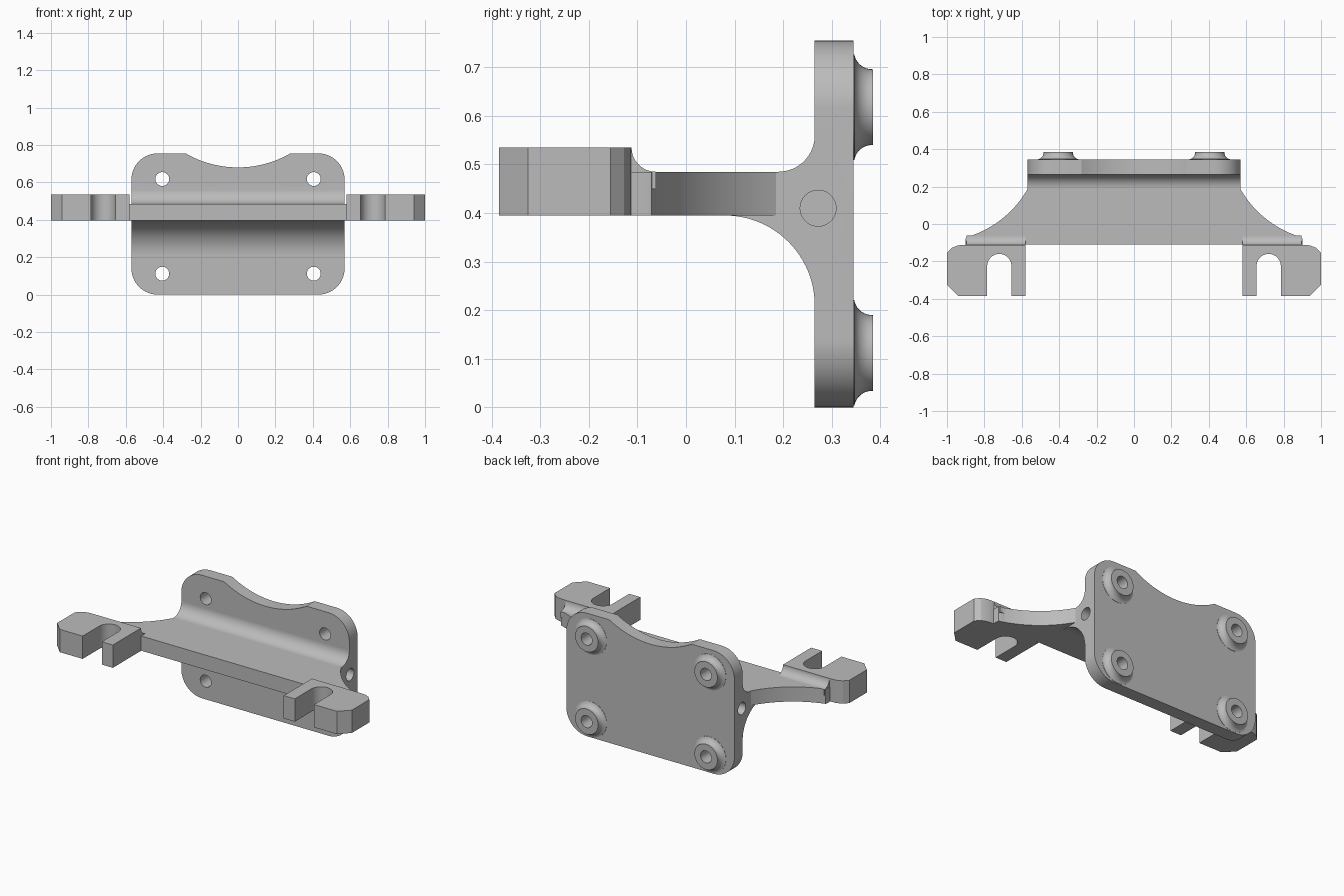
import bpy, bmesh
from math import sin, cos, radians

cube = bpy.data.objects.get("Cube")
if cube:
    bpy.data.objects.remove(cube, do_unlink=True)

grey = bpy.data.materials.new("plain grey")
grey.use_nodes = True
GREY = (0.5, 0.5, 0.5, 1)
grey.diffuse_color = GREY
grey.node_tree.nodes["Principled BSDF"].inputs["Base Color"].default_value = GREY

# Maps (u, v, depth) to x, y, z for an extrusion along each axis
AXES = {"X": lambda u, v, d: (d, u, v),
        "Y": lambda u, v, d: (u, d, v),
        "Z": lambda u, v, d: (u, v, d)}


def arc(cu, cv, r, a0, a1, n=16):
    angles = [radians(a0 + (a1 - a0) * i / n) for i in range(n + 1)]
    return [(cu + r * cos(a), cv + r * sin(a)) for a in angles]


def circle(cu, cv, r, n=48):
    return arc(cu, cv, r, 0, 360, n)[:-1]


def finish(name, bm):
    bmesh.ops.recalc_face_normals(bm, faces=bm.faces)
    mesh = bpy.data.meshes.new(name)
    bm.to_mesh(mesh)
    bm.free()
    mesh.materials.append(grey)
    ob = bpy.data.objects.new(name, mesh)
    bpy.context.collection.objects.link(ob)
    return ob


def extrude(name, outline, axis, lo, hi):
    bm = bmesh.new()
    place = AXES[axis]
    rings = [[bm.verts.new(place(u, v, d)) for u, v in outline] for d in (lo, hi)]
    for ring in rings:
        bm.faces.new(ring)
    n = len(outline)
    for i in range(n):
        j = (i + 1) % n
        bm.faces.new((rings[0][i], rings[0][j], rings[1][j], rings[1][i]))
    return finish(name, bm)


def lathe(name, profile, cx, cz, n=48):
    # Revolves (radius, y) points about an axis along y
    bm = bmesh.new()
    rings = [[bm.verts.new((x, y, z)) for x, z in circle(cx, cz, r, n)] for r, y in profile]
    for a, b in zip(rings, rings[1:]):
        for i in range(n):
            j = (i + 1) % n
            bm.faces.new((a[i], a[j], b[j], b[i]))
    bm.faces.new(rings[0])
    bm.faces.new(rings[-1])
    return finish(name, bm)


def mirror_x(points):
    return points + [(-u, v) for u, v in reversed(points)]


W, H, R = 0.57, 0.755, 0.14      # plate half width, height, corner radius
FRONT, BACK = 0.265, 0.345       # plate faces
LOW, HIGH, TAB_TOP = 0.395, 0.485, 0.535
added, cut = [], []

# Rounded mounting plate
corners = arc(W - R, R, R, -90, 0) + arc(W - R, H - R, R, 0, 90)
bracket = extrude("bracket", mirror_x(corners), "Y", FRONT, BACK)

# Shelf with flared sides
side = [(0.6, -0.11), (0.6, -0.14), (0.9, -0.14), (0.9, -0.08)]
side += arc(1.0515, 0.463, 0.556, -106, -150, 24) + [(0.55, 0.3)]
added.append(extrude("shelf", mirror_x(side), "Z", LOW, HIGH))

# Filleted root where the shelf meets the plate
root = arc(0.08, 0.21, 0.185, 90, 0, 24) + [(0.3, 0.21), (0.3, 0.56)]
root += arc(0.19, 0.56, 0.075, 0, -90)
added.append(extrude("shelf_root", root, "X", -W, W))

# Slotted tabs, each with a concave ramp down to the shelf
tab = [(0.58, -0.385), (0.655, -0.385)] + arc(0.72, -0.225, 0.065, 180, 0, 24)
tab += [(0.785, -0.385), (0.94, -0.385), (1, -0.325), (1, -0.155),
        (0.975, -0.128), (0.94, -0.114), (0.9, -0.112), (0.58, -0.112)]
ramp = [(-0.13, 0.45), (-0.13, TAB_TOP)] + arc(-0.062, TAB_TOP, 0.05, 180, 270)
ramp += [(-0.062, 0.45)]
for name, s in (("left", 1), ("right", -1)):
    added.append(extrude(name + "_tab", [(s * x, y) for x, y in tab], "Z", LOW, TAB_TOP))
    added.append(extrude(name + "_ramp", ramp, "X", s * 0.58, s * 0.895))
    # Blind hole in the side edge
    cut.append(extrude(name + "_side_hole", circle(0.272, 0.41, 0.037), "X", s * 0.37, s * 0.7))

# Flared bosses on the back, with through holes
flare = [(0.109, BACK - 0.03)] + arc(0.115, 0.383, 0.037, 260, 180, 10) + [(0.078, 0.385)]
for x in (-0.405, 0.405):
    for z in (0.112, 0.618):
        added.append(lathe("boss", flare, x, z))
        cut.append(extrude("bolt_hole", circle(x, z, 0.037), "Y", 0.1, 0.5))

# Shallow scoop in the top edge
cut.append(extrude("top_scoop", circle(0, 1.24, 0.56, 160), "Y", 0.1, 0.5))

# Join the parts into one solid, then cut the holes
for parts, operation in ((added, "UNION"), (cut, "DIFFERENCE")):
    for part in parts:
        mod = bracket.modifiers.new(part.name, "BOOLEAN")
        mod.operation = operation
        mod.solver = "EXACT"
        mod.object = part
graph = bpy.context.evaluated_depsgraph_get()
solid = bpy.data.meshes.new_from_object(bracket.evaluated_get(graph))
bracket.modifiers.clear()
bracket.data = solid
for part in added + cut:
    bpy.data.objects.remove(part, do_unlink=True)
solid.materials.clear()
solid.materials.append(grey)
for face in solid.polygons:
    face.material_index = 0

# Smooth curves, crisp edges, flat large faces
bpy.ops.object.select_all(action="DESELECT")
bracket.select_set(True)
bpy.context.view_layer.objects.active = bracket
bpy.ops.object.shade_smooth_by_angle(angle=radians(25))
weighted = bracket.modifiers.new("flat_faces", "WEIGHTED_NORMAL")
weighted.keep_sharp = True
